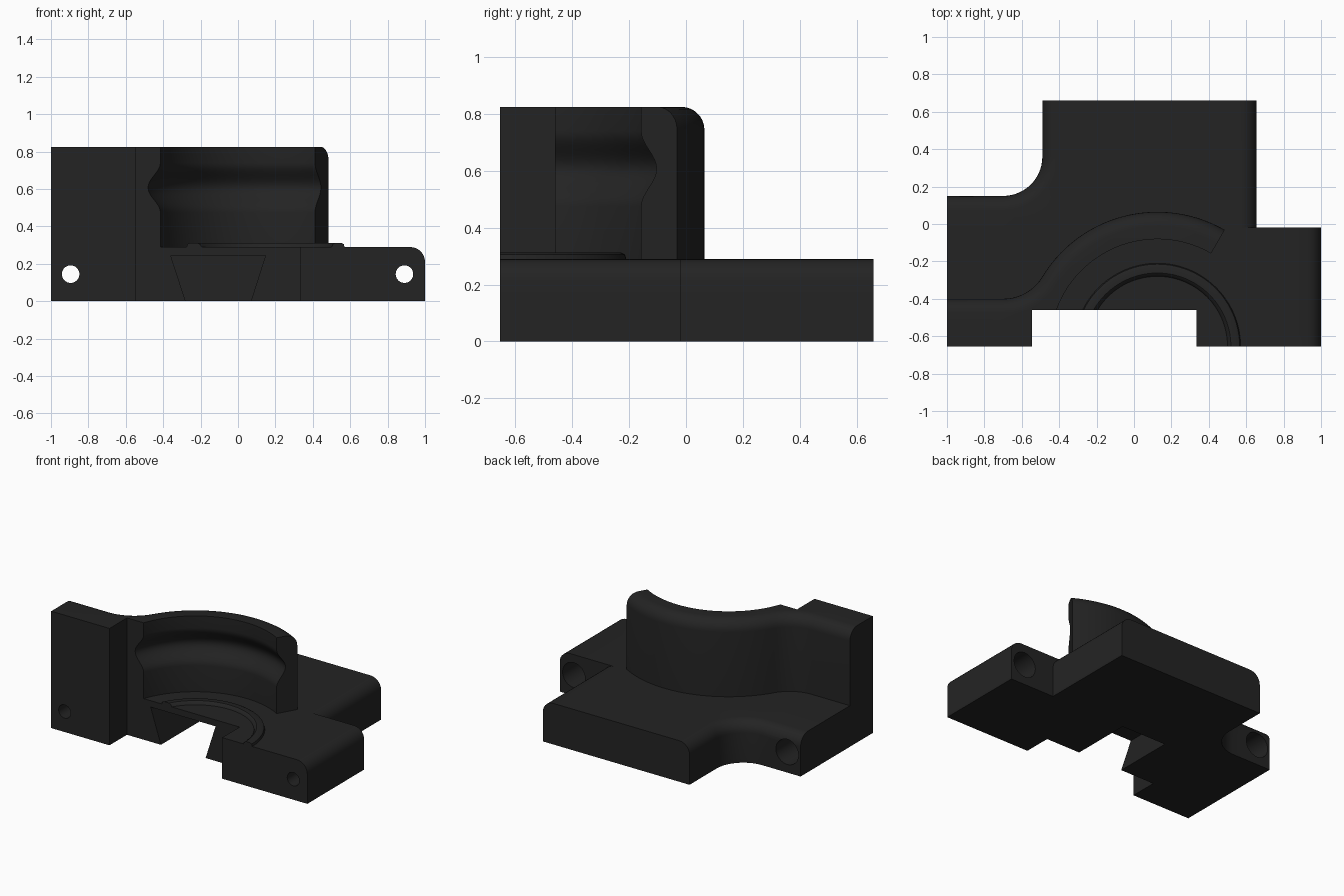
import bpy, bmesh, math
from math import cos, sin, pi, radians

if "Cube" in bpy.data.objects:
    bpy.data.objects.remove(bpy.data.objects["Cube"])

CX, CY = 0.125, -0.655          # bore axis
BASE_H, WALL_H = 0.29, 0.825

black = bpy.data.materials.new("matte_black")
black.diffuse_color = (0.017, 0.017, 0.017, 1)
black.use_nodes = True
black.node_tree.nodes["Principled BSDF"].inputs["Base Color"].default_value = black.diffuse_color


def finish(bm, name):
    bmesh.ops.recalc_face_normals(bm, faces=bm.faces[:])
    me = bpy.data.meshes.new(name)
    bm.to_mesh(me)
    bm.free()
    ob = bpy.data.objects.new(name, me)
    bpy.context.collection.objects.link(ob)
    me.materials.append(black)
    return ob


def arc(cx, cy, r, a0, a1, n):
    return [(cx + r * cos(radians(a0 + (a1 - a0) * i / n)),
             cy + r * sin(radians(a0 + (a1 - a0) * i / n))) for i in range(n + 1)]


def prism(name, pts, z0, z1, rounded=(), radius=0.08):
    """Extruded outline; top edges whose index is in rounded get a fillet."""
    bm = bmesh.new()
    lo = [bm.verts.new((x, y, z0)) for x, y in pts]
    hi = [bm.verts.new((x, y, z1)) for x, y in pts]
    n = len(pts)
    bm.faces.new(lo)
    bm.faces.new(hi)
    for i in range(n):
        j = (i + 1) % n
        bm.faces.new((lo[i], lo[j], hi[j], hi[i]))
    bmesh.ops.recalc_face_normals(bm, faces=bm.faces[:])
    if rounded:
        edges = [bm.edges.get((hi[i], hi[(i + 1) % n])) for i in rounded]
        bmesh.ops.bevel(bm, geom=edges, offset=radius, segments=7,
                        profile=0.5, affect='EDGES')
    return finish(bm, name)


def box(name, x0, x1, y0, y1, z0, z1, **kw):
    return prism(name, [(x0, y0), (x1, y0), (x1, y1), (x0, y1)], z0, z1, **kw)


def lathe(name, profile, sweep, n):
    """Closed (r, z) loop turned about the bore axis."""
    bm = bmesh.new()
    full = sweep == 360
    rings = []
    for k in range(n if full else n + 1):
        a = radians(sweep * k / n)
        rings.append([bm.verts.new((CX + r * cos(a), CY + r * sin(a), z)) for r, z in profile])
    m = len(profile)
    for k in range(n):
        p, q = rings[k], rings[(k + 1) % len(rings)]
        for i in range(m):
            j = (i + 1) % m
            bm.faces.new((p[i], p[j], q[j], q[i]))
    if not full:
        bm.faces.new(rings[0])
        bm.faces.new(rings[-1])
    return finish(bm, name)


def rod(name, x, z, r, y0, y1, n=32):
    """Cylinder along y."""
    bm = bmesh.new()
    ends = [[bm.verts.new((x + r * cos(2 * pi * i / n), y, z + r * sin(2 * pi * i / n)))
             for i in range(n)] for y in (y0, y1)]
    for e in ends:
        bm.faces.new(e)
    for i in range(n):
        j = (i + 1) % n
        bm.faces.new((ends[0][i], ends[0][j], ends[1][j], ends[1][i]))
    return finish(bm, name)


def combine(target, tool, op):
    mod = target.modifiers.new(op.lower(), 'BOOLEAN')
    mod.operation, mod.object, mod.solver = op, tool, 'EXACT'
    bpy.context.view_layer.objects.active = target
    bpy.ops.object.modifier_apply(modifier=mod.name)
    bpy.data.objects.remove(tool, do_unlink=True)


# Base plate: right side edge and swept left edge rounded on top
outline = [(-1, -0.655), (1, -0.655), (1, -0.02), (0.4, -0.02), (0.4, 0.66), (-0.49, 0.66)]
sweep = arc(-0.70, 0.36, 0.21, 0, -90, 14)
outline += sweep + [(-1, 0.15)]
body = prism("bracket_body", outline, 0, BASE_H,
             rounded=[1] + list(range(5, len(outline) - 1)))

# Rear pad with rounded right edge
pad = box("rear_pad", 0.2, 0.655, -0.2, 0.66, 0, BASE_H, rounded=[1])

# Curved wall and left pillar, outer top edge rounded
R_OUT, R_IN, FR = 0.72, 0.574, 0.245
ang = math.degrees(math.atan2(0.5, 0.825))
wall_pts = [(-1, -0.655), (-0.545, -0.655), (-0.545, -0.46), (-0.3, -0.46),
            (CX + 0.4 * cos(pi / 3), CY + 0.4 * sin(pi / 3))]
first = len(wall_pts)
wall_pts += arc(CX, CY, R_OUT, 60, 180 - ang, 28)
wall_pts += arc(-0.70, -0.4 + FR, FR, -ang, -90, 10)[1:] + [(-1, -0.4)]
wall = prism("curved_wall", wall_pts, 0.05, WALL_H,
             rounded=range(first, len(wall_pts) - 1))

# Bore with a soft groove around it
groove = [(0.1, 0), (R_IN, 0)]
for i in range(17):
    t = i / 16
    groove.append((R_IN + 0.063 * sin(pi * t) ** 2, 0.475 + 0.265 * t))
groove += [(R_IN, 1), (0.1, 1)]
combine(wall, lathe("bore_cutter", groove, 360, 112), 'DIFFERENCE')

# Raised half ring on the floor of the bore
ring = lathe("floor_ring", [(0.375, 0.25), (0.375, BASE_H), (0.381, 0.303), (0.393, 0.312),
                            (0.428, 0.312), (0.440, 0.306), (0.445, BASE_H), (0.445, 0.25)],
             180, 56)

for part in (pad, wall, ring):
    combine(body, part, 'UNION')

# Front notch
combine(body, box("notch_cutter", -0.545, 0.335, -1, -0.46, -0.2, 1), 'DIFFERENCE')

# Dovetail slot under the floor, wider at its roof
bm = bmesh.new()
k = 0.08 / 0.245
trap = [(-0.28 + 0.1 * k, -0.1), (0.07 - 0.1 * k, -0.1), (0.147, 0.245), (-0.36, 0.245)]
f = [bm.verts.new((x, -0.6, z)) for x, z in trap]
b = [bm.verts.new((x, -0.03, z)) for x, z in trap]
bm.faces.new(f)
bm.faces.new(b)
for i in range(4):
    j = (i + 1) % 4
    bm.faces.new((f[i], f[j], b[j], b[i]))
combine(body, finish(bm, "slot_cutter"), 'DIFFERENCE')

# Bolt holes, counterbored from the back
for x, back in ((-0.895, 0.15), (0.89, -0.02)):
    combine(body, rod("bolt_hole", x, 0.145, 0.047, -1, 0.5), 'DIFFERENCE')
    combine(body, rod("counterbore", x, 0.145, 0.088, back - 0.2, 0.5), 'DIFFERENCE')

# Smooth curves, sharp corners
bpy.ops.object.select_all(action='DESELECT')
body.select_set(True)
bpy.context.view_layer.objects.active = body
bpy.ops.object.shade_smooth_by_angle(angle=radians(30))
